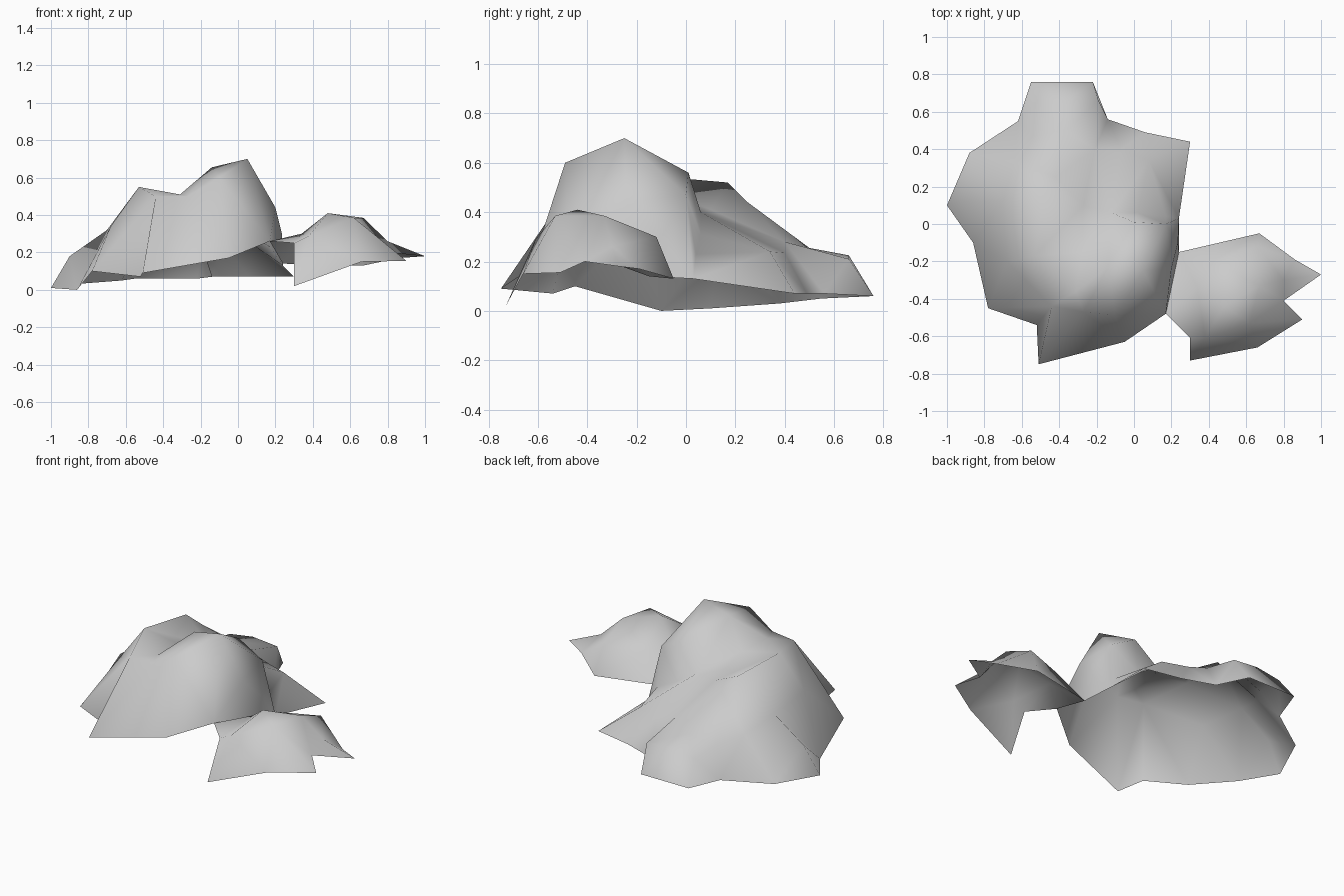
import bpy
from mathutils import Vector
from mathutils.geometry import delaunay_2d_cdt

if "Cube" in bpy.data.objects:
    bpy.data.objects.remove(bpy.data.objects["Cube"], do_unlink=True)

stone = bpy.data.materials.new("grey stone")
stone.use_nodes = True
GREY = (0.6, 0.6, 0.6, 1)
stone.diffuse_color = GREY
stone.node_tree.nodes["Principled BSDF"].inputs["Base Color"].default_value = GREY


def mound(name, rim, ridges):
    """Open rock shell: a rim outline filled over ridge lines that stay as edges."""
    points = list(rim)
    creases = []
    for ridge in ridges:
        start = len(points)
        points += ridge
        creases += [(i, i + 1) for i in range(start, len(points) - 1)]
    flat = [Vector(p[:2]) for p in points]
    verts, _, faces, sources, _, _ = delaunay_2d_cdt(
        flat, creases, [list(range(len(rim)))], 1, 1e-5)
    coords = [(v.x, v.y, points[src[0]][2] if src else 0.3)
              for v, src in zip(verts, sources)]
    mesh = bpy.data.meshes.new(name)
    mesh.from_pydata(coords, [], faces)
    mesh.materials.append(stone)
    mesh.update()
    obj = bpy.data.objects.new(name, mesh)
    bpy.context.collection.objects.link(obj)
    bpy.ops.object.select_all(action="DESELECT")
    obj.select_set(True)
    bpy.context.view_layer.objects.active = obj
    bpy.ops.object.shade_smooth()
    return obj


# Shared edge where the two mounds meet
seam_front = (0.17, -0.48, 0.26)
seam_back = (0.24, -0.15, 0.14)

# Large mound: ground outline, counter-clockwise from the front corner
front_corner = (-0.51, -0.75, 0.09)
east_corner = (0.24, 0.03, 0.13)
large_rim = [
    front_corner, (-0.05, -0.63, 0.17), seam_front, seam_back,
    east_corner, (0.3, 0.44, 0.07), (0.06, 0.49, 0.07),
    (-0.14, 0.56, 0.07), (-0.22, 0.76, 0.06), (-0.55, 0.76, 0.06),
    (-0.62, 0.55, 0.05), (-0.88, 0.38, 0.03), (-1, 0.1, 0.01),
    (-0.86, -0.1, 0), (-0.78, -0.45, 0.1), (-0.52, -0.54, 0.07),
]
peak = (0.05, -0.25, 0.7)
peak_back = (0.0, 0.01, 0.56)
dome_front = (-0.44, -0.44, 0.5)
front_edge = [front_corner, dome_front, (-0.27, -0.47, 0.5),
              (-0.1, -0.49, 0.6), peak, peak_back, (0.17, 0.0, 0.47)]
shoulder = [(-0.27, -0.47, 0.5), (-0.14, -0.23, 0.655), peak_back]
east_wall = [(0.17, 0.0, 0.47), (0.2, -0.24, 0.44)]
east_wall_foot = [(0.235, -0.1, 0.3)]
# Steep drop behind the summit and the ridge running back from it
cliff_foot = [(0.17, 0.04, 0.23), (0.02, 0.06, 0.31), (-0.12, 0.06, 0.4)]
back_ridge = [(-0.12, 0.06, 0.4), (-0.21, 0.4, 0.28), (-0.19, 0.66, 0.21)]
back_flap = [east_corner, (0.08, 0.34, 0.24)]
flap_valley = [(-0.07, 0.4, 0.235)]
# Western dome, its shelf and the rear hood
dome = [dome_front, (-0.53, -0.17, 0.55), (-0.48, 0.17, 0.52),
        (-0.42, 0.25, 0.44)]
saddle = [(-0.31, -0.36, 0.51), (-0.28, -0.15, 0.5), (-0.27, 0.1, 0.41)]
west_shelf = [(-0.68, -0.2, 0.34), (-0.7, 0.12, 0.32), (-0.64, 0.33, 0.26)]
west_foot = [(-0.9, 0.12, 0.18)]
back_hood = [(-0.19, 0.66, 0.21), (-0.36, 0.66, 0.225),
             (-0.52, 0.66, 0.2), (-0.54, 0.47, 0.22)]
hood_crown = [(-0.37, 0.5, 0.255)]
mound("large_mound", large_rim,
      [front_edge, shoulder, east_wall, east_wall_foot, cliff_foot,
       back_ridge, back_flap, flap_valley, dome, saddle, west_shelf,
       west_foot, back_hood, hood_crown])

# Small mound: low outcrop beside the large one
small_rim = [
    seam_front, (0.3, -0.61, 0.25), (0.3, -0.73, 0.02), (0.66, -0.66, 0.15),
    (0.9, -0.51, 0.155), (0.8, -0.41, 0.2), (1, -0.27, 0.18),
    (0.86, -0.19, 0.17), (0.67, -0.05, 0.13), seam_back,
]
small_top = [(0.38, -0.61, 0.29), (0.48, -0.44, 0.41), (0.67, -0.33, 0.385)]
small_front = [(0.62, -0.53, 0.385)]
small_side = [(0.8, -0.3, 0.26)]
small_back = [(0.34, -0.34, 0.3), (0.42, -0.2, 0.29), (0.66, -0.12, 0.3)]
mound("small_mound", small_rim, [small_top, small_front, small_side, small_back])
